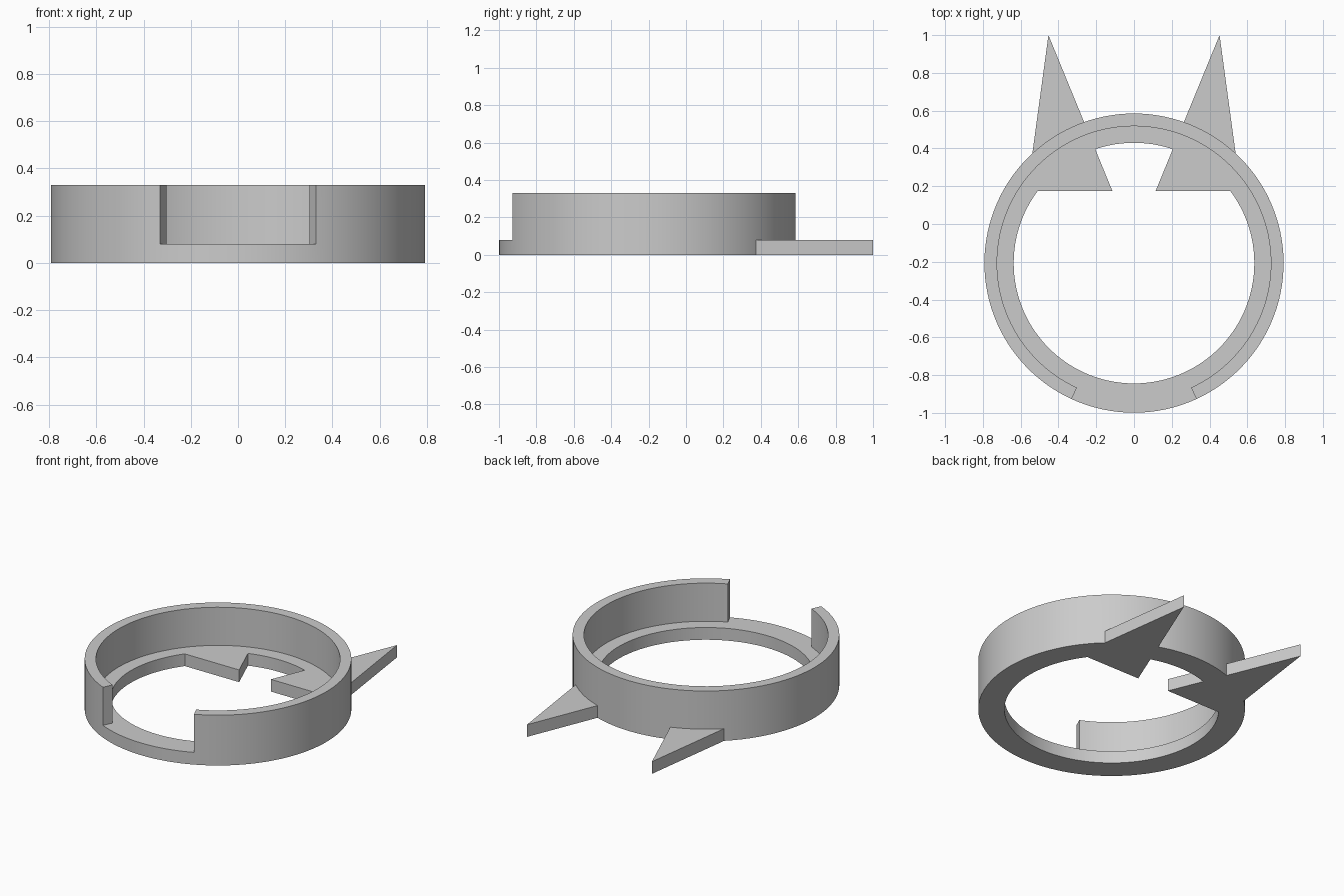
import bpy, bmesh, math

if "Cube" in bpy.data.objects:
    bpy.data.objects.remove(bpy.data.objects["Cube"])

CY = -0.207                          # ring centre on y
R_IN, R_WALL, R_OUT = 0.637, 0.725, 0.792
H_FLOOR, H_WALL = 0.08, 0.33
GAP = math.radians(24.65)            # half angle of the front opening

grey = bpy.data.materials.new("grey")
grey.diffuse_color = (0.6, 0.6, 0.6, 1)
grey.use_nodes = True
grey.node_tree.nodes["Principled BSDF"].inputs["Base Color"].default_value = grey.diffuse_color


def finish(name, bm):
    bmesh.ops.remove_doubles(bm, verts=bm.verts, dist=1e-5)
    bmesh.ops.recalc_face_normals(bm, faces=bm.faces)
    me = bpy.data.meshes.new(name)
    bm.to_mesh(me)
    bm.free()
    me.materials.append(grey)
    ob = bpy.data.objects.new(name, me)
    bpy.context.collection.objects.link(ob)
    return ob


# Ring: flat base all the way round, upright wall open at the front
bm = bmesh.new()


def pt(p, a):
    r, z = p
    return bm.verts.new((r * math.sin(a), CY - r * math.cos(a), z))


def sweep(profile, a, b):
    for p, q in zip(profile, profile[1:]):
        bm.faces.new([pt(p, a), pt(q, a), pt(q, b), pt(p, b)])


base = [(R_WALL, H_FLOOR), (R_IN, H_FLOOR), (R_IN, 0), (R_OUT, 0), (R_OUT, H_FLOOR)]
wall = [(R_OUT, H_FLOOR), (R_OUT, H_WALL), (R_WALL, H_WALL), (R_WALL, H_FLOOR)]
sill = [(R_OUT, H_FLOOR), (R_WALL, H_FLOOR)]
for start, end, n, upper in ((-GAP, GAP, 16, sill),
                             (GAP, 2 * math.pi - GAP, 104, wall)):
    for i in range(n):
        a = start + (end - start) * i / n
        b = start + (end - start) * (i + 1) / n
        sweep(base, a, b)
        sweep(upper, a, b)
for a in (-GAP, GAP):                # wall ends
    bm.faces.new([pt(p, a) for p in wall])
ring = finish("eared_ring", bm)

# Pointed ears: flat triangular plates joined into the base
for side, name in ((-1, "left_ear"), (1, "right_ear")):
    bm = bmesh.new()
    f = bm.faces.new([bm.verts.new((side * x, y, 0))
                      for x, y in ((0.453, 1.0), (0.115, 0.176), (0.565, 0.176))])
    ext = bmesh.ops.extrude_face_region(bm, geom=[f])["geom"]
    bmesh.ops.translate(bm, vec=(0, 0, H_FLOOR),
                        verts=[v for v in ext if isinstance(v, bmesh.types.BMVert)])
    ear = finish(name, bm)
    mod = ring.modifiers.new(name, "BOOLEAN")
    mod.operation, mod.solver, mod.object = "UNION", "EXACT", ear
    bpy.context.view_layer.objects.active = ring
    bpy.ops.object.modifier_apply(modifier=name)
    bpy.data.objects.remove(ear)

bpy.ops.object.select_all(action="DESELECT")
ring.select_set(True)
bpy.context.view_layer.objects.active = ring
bpy.ops.object.shade_smooth_by_angle(angle=math.radians(30))
